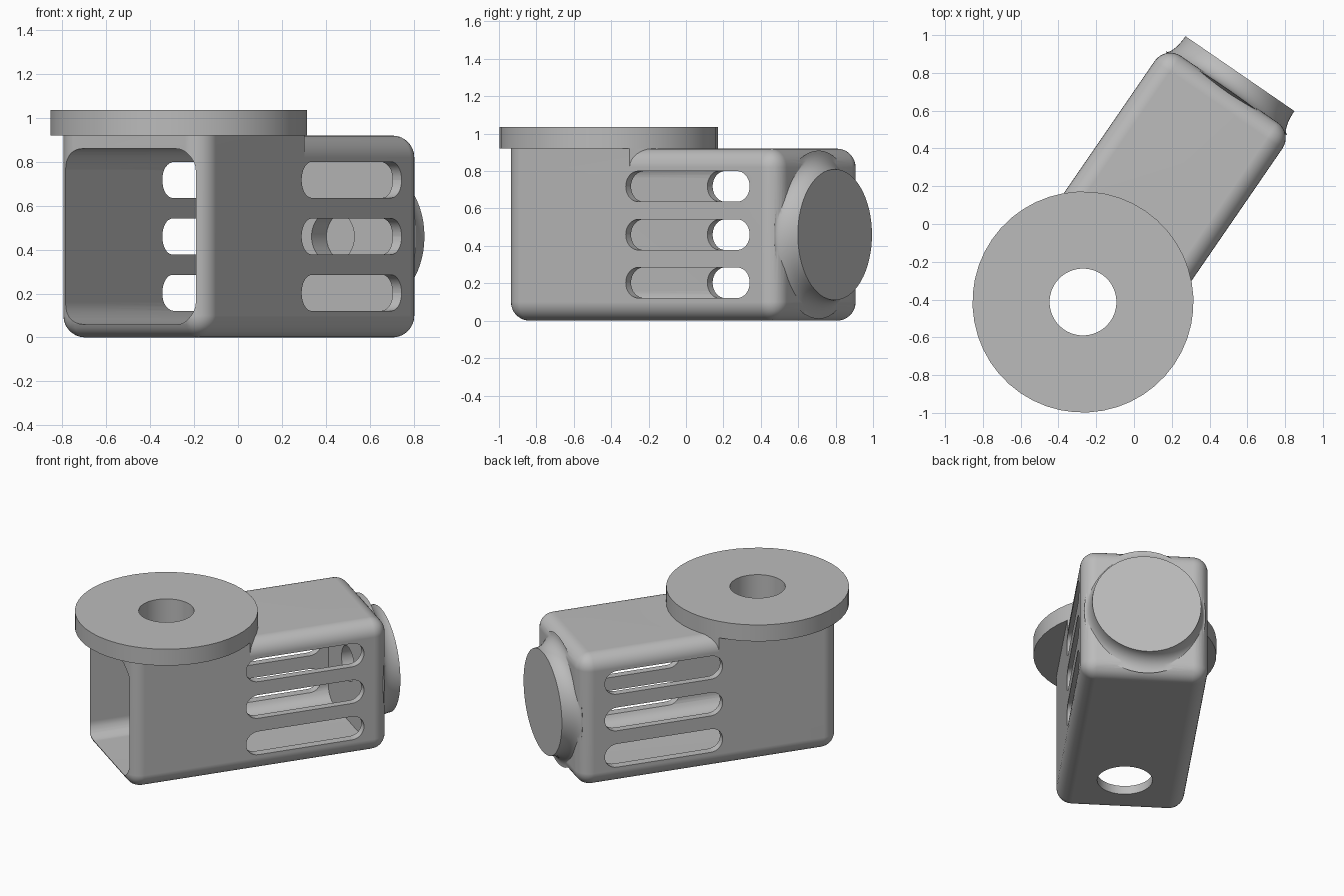
import bpy, bmesh, math
from mathutils import Matrix, Vector

cube = bpy.data.objects.get("Cube")
if cube:
    bpy.data.objects.remove(cube, do_unlink=True)

grey = bpy.data.materials.new("plain_grey")
grey.use_nodes = True
GREY = (0.5, 0.5, 0.5, 1)
grey.diffuse_color = GREY
grey.node_tree.nodes["Principled BSDF"].inputs["Base Color"].default_value = GREY

# Local frame: x across the housing, y along it, origin under the flange axis
PLACE = Matrix.Translation((-0.27, -0.413, 0)) @ Matrix.Rotation(math.radians(-34.5), 4, 'Z')
HALF_W, FRONT, BACK, TOP, MID = 0.41, -0.4, 1.367, 0.92, 0.46
ROUND = 0.1
FLANGE_R, BORE_R = 0.585, 0.177


def finish(name, bm):
    bmesh.ops.recalc_face_normals(bm, faces=bm.faces)
    mesh = bpy.data.meshes.new(name)
    bm.to_mesh(mesh)
    bm.free()
    mesh.materials.append(grey)
    obj = bpy.data.objects.new(name, mesh)
    bpy.context.collection.objects.link(obj)
    obj.matrix_world = PLACE
    return obj


def box(name, low, high, radius=0, pick=lambda edge: True):
    """Box between two corners, with the picked edges rounded."""
    low, high = Vector(low), Vector(high)
    bm = bmesh.new()
    bmesh.ops.create_cube(bm, size=1)
    for v in bm.verts:
        v.co = (low + high) / 2 + v.co * (high - low)
    if radius:
        bmesh.ops.bevel(bm, geom=[e for e in bm.edges if pick(e)], offset=radius,
                        segments=8, profile=0.5, affect='EDGES')
    return finish(name, bm)


def cylinder(name, radius, start, end, axis='Z', segments=48):
    bm = bmesh.new()
    turn = Matrix.Rotation(math.radians(-90), 4, 'X') if axis == 'Y' else Matrix()
    shift = (0, (start + end) / 2, MID) if axis == 'Y' else (0, 0, (start + end) / 2)
    bmesh.ops.create_cone(bm, cap_ends=True, segments=segments, radius1=radius,
                          radius2=radius, depth=end - start,
                          matrix=Matrix.Translation(shift) @ turn)
    return finish(name, bm)


def combine(obj, tool, operation):
    """Boolean the tool into the object, then discard the tool."""
    tool.hide_render = True
    mod = obj.modifiers.new(operation.lower(), 'BOOLEAN')
    mod.operation, mod.solver, mod.object = operation, 'EXACT', tool
    bpy.context.view_layer.update()
    bpy.context.view_layer.objects.active = obj
    bpy.ops.object.modifier_apply(modifier=mod.name)
    bpy.data.objects.remove(tool, do_unlink=True)


def runs_along(edge, axis):
    a, b = edge.verts
    return abs((b.co - a.co).normalized()[axis]) > 0.9


def end_boss(tip=1.467, radius=0.35, segments=64, steps=10):
    """Round boss whose side flares out in a cove to meet the housing."""
    bm = bmesh.new()
    rings = []
    for i in range(steps + 2):
        a = min(i, steps) / steps * math.pi / 2
        ring = []
        for k in range(segments):
            t = 2 * math.pi * k / segments
            s = math.sin(t) ** 2
            r = radius + (1 - math.cos(a)) * (0.04 + 0.06 * s)
            y = tip - math.sin(a) * (0.125 - 0.02 * s)
            if i > steps:
                r, y = radius * 0.9, 1.3
            ring.append(bm.verts.new((r * math.cos(t), y, MID + r * math.sin(t))))
        rings.append(ring)
    for a, b in zip(rings, rings[1:]):
        for k in range(segments):
            n = (k + 1) % segments
            bm.faces.new((a[k], a[n], b[n], b[k]))
    bm.faces.new(rings[0])
    bm.faces.new(rings[-1])
    return finish("boss", bm)


# Rounded housing
housing = box("housing", (-HALF_W, FRONT, 0), (HALF_W, BACK, TOP), ROUND)

# Square-topped shoulder beneath the flange
shoulder = box("shoulder", (-HALF_W, FRONT, TOP - 0.2), (HALF_W, 0.7, TOP), ROUND,
               lambda e: runs_along(e, 2) and e.verts[0].co.y < 0)
combine(shoulder, cylinder("trim", FLANGE_R, 0.5, 1.2), 'INTERSECT')
combine(housing, shoulder, 'UNION')
combine(housing, end_boss(), 'UNION')

# Hollow interior, open at the front
combine(housing, box("cavity", (-0.36, FRONT - 0.3, 0.06), (0.36, 1.24, 0.86), ROUND,
                     lambda e: runs_along(e, 1)), 'DIFFERENCE')

# Blind hole in the end wall
combine(housing, cylinder("blind_hole", 0.118, 1.1, 1.36, 'Y'), 'DIFFERENCE')

# Vertical bore through roof and floor
combine(housing, cylinder("bore", BORE_R, -0.3, 1.3), 'DIFFERENCE')

# Three rounded slots through both side walls
for z in (0.203, MID, 0.718):
    slot = box("slot", (-0.7, 0.392, z - 0.082), (0.7, 1.196, z + 0.082), 0.0815,
               lambda e: runs_along(e, 0))
    combine(housing, slot, 'DIFFERENCE')

# Mounting flange
flange = cylinder("mounting_flange", FLANGE_R, TOP, 1.036)
combine(flange, cylinder("flange_bore", BORE_R, 0.5, 1.4), 'DIFFERENCE')

# Smooth curved surfaces, crisp edges
for obj in (housing, flange):
    bpy.ops.object.select_all(action='DESELECT')
    obj.select_set(True)
    bpy.context.view_layer.objects.active = obj
    bpy.ops.object.shade_smooth_by_angle(angle=math.radians(30))
    mod = obj.modifiers.new("even_shading", 'WEIGHTED_NORMAL')
    mod.keep_sharp = True
